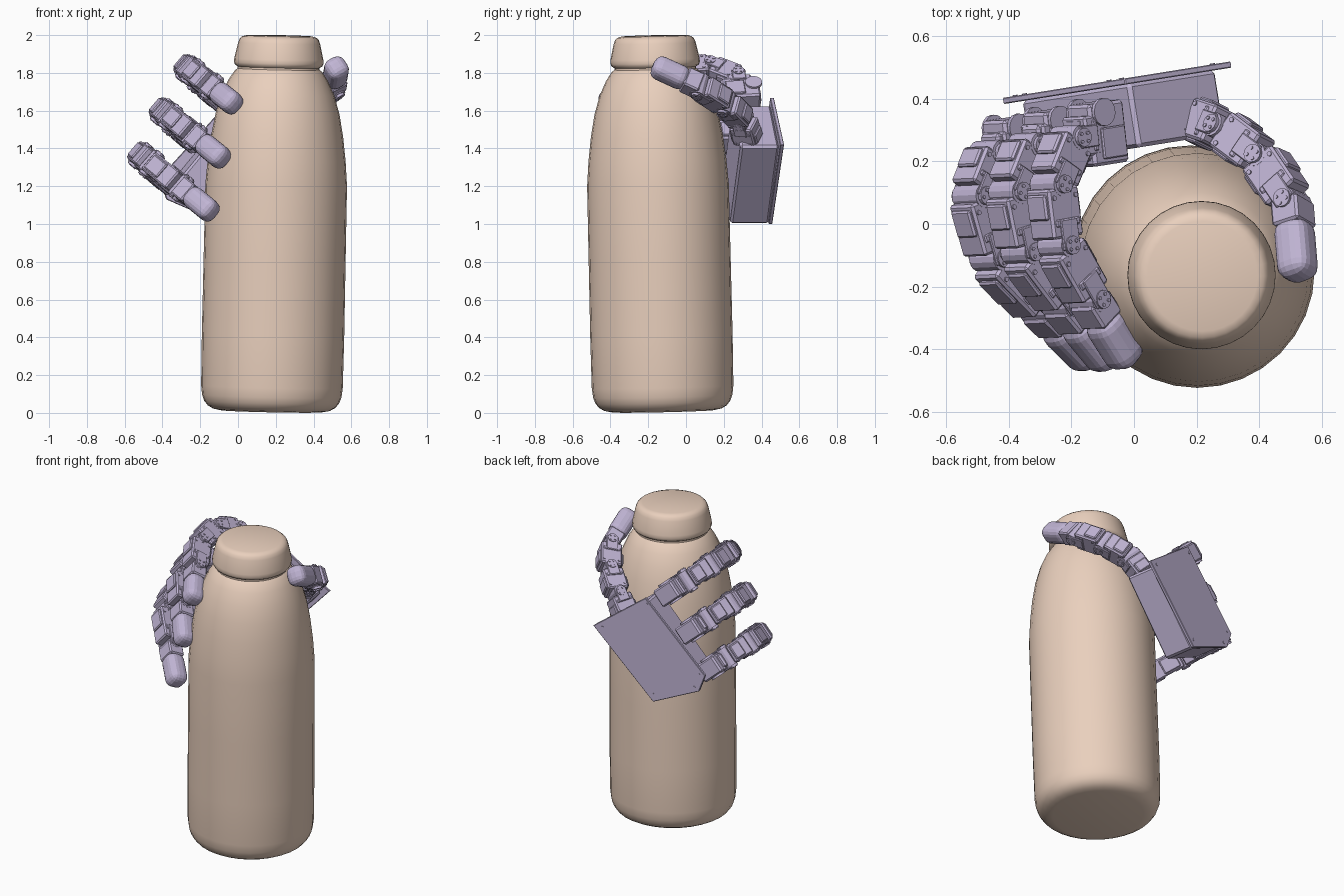
import bpy, bmesh, math
from mathutils import Vector, Matrix

if "Cube" in bpy.data.objects:
    bpy.data.objects.remove(bpy.data.objects["Cube"])


def material(name, rgb):
    m = bpy.data.materials.new(name)
    m.diffuse_color = (*rgb, 1)
    m.use_nodes = True
    m.node_tree.nodes["Principled BSDF"].inputs["Base Color"].default_value = m.diffuse_color
    return m


TAN = material("warm_tan", (0.82, 0.63, 0.51))
LILAC = material("pale_lilac", (0.53, 0.46, 0.66))


def finish(bm, name, mat, smooth=None):
    bmesh.ops.recalc_face_normals(bm, faces=bm.faces)
    me = bpy.data.meshes.new(name)
    bm.to_mesh(me)
    bm.free()
    ob = bpy.data.objects.new(name, me)
    bpy.context.collection.objects.link(ob)
    me.materials.append(mat)
    if smooth:
        bpy.ops.object.select_all(action='DESELECT')
        ob.select_set(True)
        bpy.context.view_layer.objects.active = ob
        bpy.ops.object.shade_smooth_by_angle(angle=math.radians(smooth))
    return ob


def merge(bm, part, M):
    """Append a small bmesh to bm after moving it by M."""
    part.transform(M)
    me = bpy.data.meshes.new("tmp")
    part.to_mesh(me)
    part.free()
    bm.from_mesh(me)
    bpy.data.meshes.remove(me)


def box(bm, M, centre, size, bevel=0.008, segs=1):
    b = bmesh.new()
    bmesh.ops.create_cube(b, size=1)
    b.transform(Matrix.Translation(centre) @ Matrix.Diagonal((*size, 1)))
    bmesh.ops.bevel(b, geom=b.edges[:], offset=bevel, segments=segs,
                    profile=0.5, affect='EDGES')
    merge(bm, b, M)


def disc(bm, M, centre, radius, depth, segs=14):
    """Cylinder lying along the local y axis."""
    b = bmesh.new()
    bmesh.ops.create_cone(b, cap_ends=True, segments=segs, radius1=radius,
                          radius2=radius, depth=depth)
    b.transform(Matrix.Translation(centre) @ Matrix.Rotation(math.pi / 2, 4, 'X'))
    merge(bm, b, M)


def frame(origin, t, w):
    """Local x along t, local y close to w."""
    t = t.normalized()
    y = (w - w.dot(t) * t).normalized()
    M = Matrix((t, y, t.cross(y))).transposed().to_4x4()
    M.translation = origin
    return M


# ---- bottle: slightly leaning lathe ----
profile = [(0, .0), (.27, .0), (.31, .008), (.338, .024), (.357, .048), (.369, .08),
           (.375, .13), (.377, .4), (.376, .8), (.375, 1.2), (.365, 1.33), (.349, 1.46),
           (.327, 1.58), (.297, 1.68), (.262, 1.755), (.232, 1.80), (.217, 1.812),
           (.217, 1.822), (.231, 1.831), (.237, 1.845), (.236, 1.865), (.226, 1.91),
           (.217, 1.95), (.209, 1.97), (.196, 1.982), (.176, 1.988), (0, 1.99)]
bm = bmesh.new()
vs = [bm.verts.new((r, 0, z)) for r, z in profile]
es = [bm.edges.new(p) for p in zip(vs, vs[1:])]
bmesh.ops.spin(bm, geom=vs + es, cent=(0, 0, 0), axis=(0, 0, 1),
               angle=2 * math.pi, steps=32)
bmesh.ops.remove_doubles(bm, verts=bm.verts, dist=1e-4)
lean = Vector((0, 0, 1)).rotation_difference(Vector((.021, -.023, 1)))
bm.transform(Matrix.Translation((.177, -.121, .009)) @ lean.to_matrix().to_4x4())
finish(bm, "bottle", TAN, 35)

# ---- palm: back plate and housing ----
N = Vector((-.16, .987, 0))


def palm_point(x, z, off):
    return Vector((x, .47 + .16 * x, z)) - off * N


def prism(outline, near, far, name, bevel):
    b = bmesh.new()
    f = [b.verts.new(palm_point(x, z, near)) for x, z in outline]
    g = [b.verts.new(palm_point(x, z, far)) for x, z in outline]
    b.faces.new(f)
    b.faces.new(g[::-1])
    for i in range(len(f)):
        j = (i + 1) % len(f)
        b.faces.new((f[i], f[j], g[j], g[i]))
    bmesh.ops.bevel(b, geom=b.edges[:], offset=bevel, segments=1, affect='EDGES')
    return finish(b, name, LILAC)


plate = [(.31, 1.42), (-.03, 1.67), (-.42, 1.24), (-.38, 1.13), (-.08, 1.0)]
housing = [(.26, 1.41), (-.02, 1.63), (-.36, 1.22), (-.35, 1.13), (-.085, 1.0)]
prism(plate, 0, .02, "palm_plate", .003)
prism(housing, .018, .225, "palm_housing", .012)

# plate screws
bm = bmesh.new()
for x, z in [(.25, 1.42), (-.04, 1.63), (-.38, 1.24), (-.35, 1.15), (-.08, 1.05)]:
    M = Matrix.Translation(palm_point(x, z, 0)) @ Matrix.Rotation(.16, 4, 'Z')
    disc(bm, M, (0, 0, 0), .009, .006, 10)
finish(bm, "palm_screws", LILAC)


# ---- jointed digits ----
def digit(name, pts, w, knuckle=None):
    bm = bmesh.new()
    if knuckle:
        # motor block at the palm edge with rounded lugs
        box(bm, knuckle, (.01, 0, -.02), (.15, .115, .20), .01)
        box(bm, knuckle, (.06, 0, -.03), (.10, .09, .14), .01)
        for s in (-1, 1):
            disc(bm, knuckle, (.03, s * .062, .05), .045, .014)
            box(bm, knuckle, (.0, s * .062, -.05), (.10, .012, .10), .004)
    for i, (p, q) in enumerate(zip(pts, pts[1:])):
        L = (q - p).length
        M = frame(p, q - p, w)
        if i == len(pts) - 2:
            # rounded fingertip with its mounting collar
            box(bm, M, (L * .16, 0, 0), (L * .34, .115, .10))
            box(bm, M, (L * .64, 0, 0), (L * .76, .122, .118), .045, 4)
            continue
        # motor case, ridge and end cap
        box(bm, M, (L * .46, 0, 0), (L * .82, .116, .128))
        box(bm, M, (L * .34, 0, 0), (L * .42, .09, .15), .006)
        box(bm, M, (L * .62, 0, 0), (L * .12, .126, .10), .004)
        # joint hub, side brackets and screws
        disc(bm, M, (L, 0, 0), .04, .118)
        for s in (-1, 1):
            box(bm, M, (L * .82, s * .062, 0), (L * .5, .010, .07), .003)
            disc(bm, M, (L, s * .065, 0), .03, .014)
            for k in range(4):
                a = math.pi / 4 + k * math.pi / 2
                disc(bm, M, (L + .018 * math.cos(a), s * .071, .018 * math.sin(a)),
                     .006, .01, 8)
            for z in (-.045, .045):
                disc(bm, M, (L * .2, s * .058, z), .008, .01, 8)
    return finish(bm, name, LILAC)


OUT = Vector((-.75, -.12, .65))      # leaves the palm edge
FWD = Vector((.16, -.97, -.10))      # curls towards the front
fingers = {
    "upper_finger": ((-.11, .31, 1.68), [(-.02, .02), (.13, .02), (.24, .16), (.25, .36), (.16, .55), (.04, .77)]),
    "middle_finger": ((-.25, .285, 1.46), [(-.02, .02), (.12, .02), (.23, .16), (.22, .36), (.09, .55), (-.07, .76)]),
    "lower_finger": ((-.38, .26, 1.24), [(-.02, .02), (.11, .02), (.21, .15), (.18, .36), (.01, .55), (-.17, .74)]),
}
W = OUT.cross(FWD)
for name, (base, path) in fingers.items():
    base = Vector(base)
    pts = [base + a * OUT + b * FWD for a, b in path]
    digit(name, pts, W, frame(base, OUT, W))

# ---- thumb on the other side of the bottle ----
thumb = [Vector(p) for p in [(.20, .33, 1.44), (.29, .30, 1.55), (.41, .21, 1.64),
                             (.505, .07, 1.73), (.525, -.17, 1.84)]]
inward = Vector((.21, -.16, 1.64)) - thumb[2]
digit("thumb", thumb, (thumb[-1] - thumb[0]).cross(inward))
